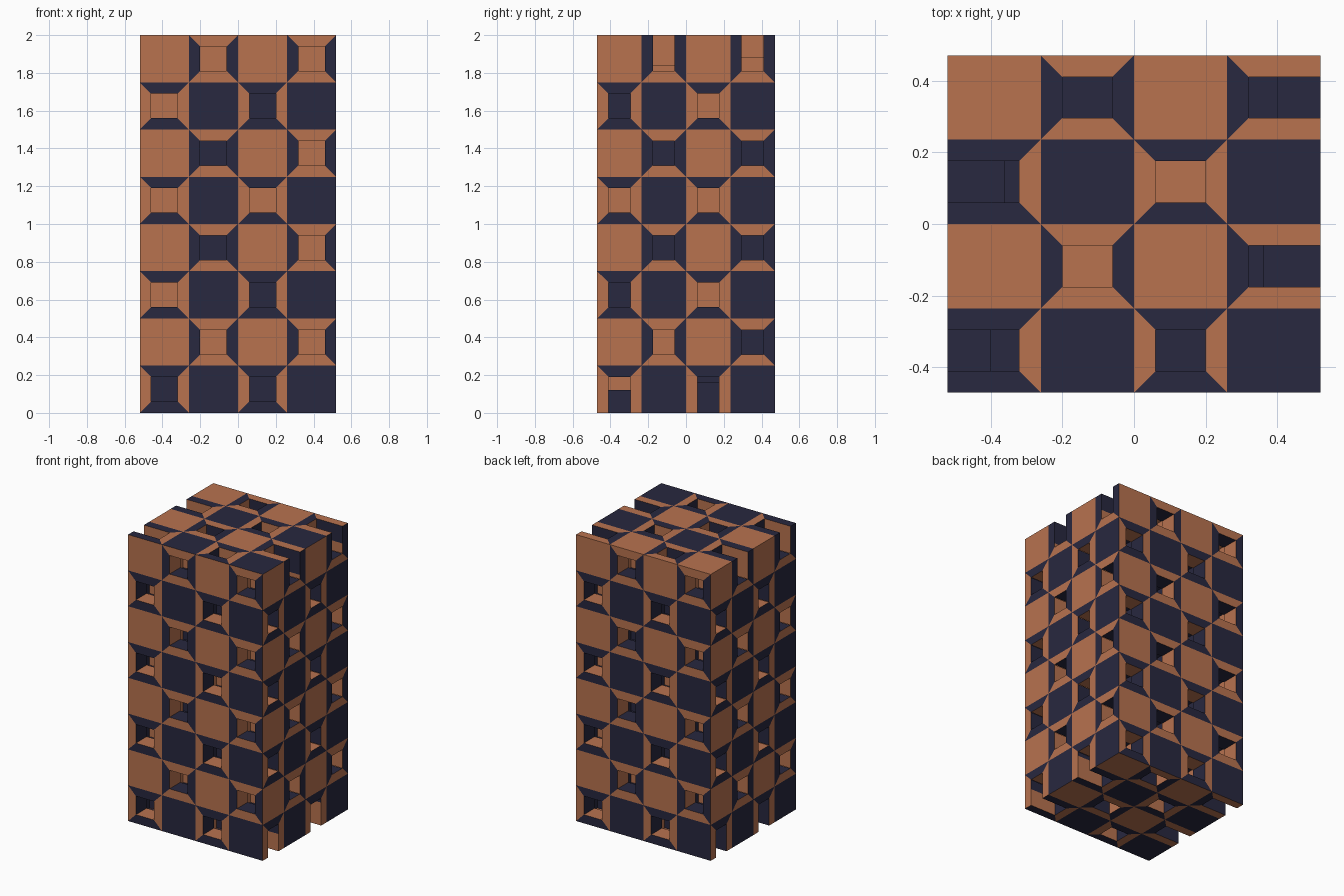
import bpy
import bmesh

if "Cube" in bpy.data.objects:
    bpy.data.objects.remove(bpy.data.objects["Cube"])

# Grid of 4 x 4 x 8 cells filling the block
N = (4, 4, 8)
SIZE = (1.04, 0.94, 2.0)
LOW = (-0.52, -0.47, 0.0)
CELL = [SIZE[a] / N[a] for a in range(3)]
RIM = 0.06
COPPER, NAVY = 0, 1


def material(name, col):
    m = bpy.data.materials.new(name)
    m.diffuse_color = (*col, 1)
    m.use_nodes = True
    m.node_tree.nodes["Principled BSDF"].inputs["Base Color"].default_value = m.diffuse_color
    return m


MATS = [material("copper", (0.48, 0.17, 0.078)),
        material("dark_navy", (0.021, 0.021, 0.05))]


def grid(axis, n):
    return LOW[axis] + n * CELL[axis]


class Part:
    """Collects flat coloured panels lying in axis-aligned planes."""

    def __init__(self, name):
        self.name, self.bm = name, bmesh.new()

    def panel(self, axis, u, v, w, pts, colour, outward):
        vs = []
        for pu, pv in pts:
            co = [0, 0, 0]
            co[axis], co[u], co[v] = w, pu, pv
            vs.append(self.bm.verts.new(co))
        f = self.bm.faces.new(vs)
        f.normal_update()
        if f.normal[axis] * outward < 0:
            f.normal_flip()
        f.material_index = colour

    def finish(self):
        me = bpy.data.meshes.new(self.name)
        self.bm.to_mesh(me)
        self.bm.free()
        for m in MATS:
            me.materials.append(m)
        bpy.context.collection.objects.link(bpy.data.objects.new(self.name, me))


def rect(u0, v0, u1, v1):
    return [(u0, v0), (u1, v0), (u1, v1), (u0, v1)]


NAMES = {(0, 0): "left", (0, 1): "right", (1, 0): "front",
         (1, 1): "back", (2, 0): "bottom", (2, 1): "top"}
UV = {0: (1, 2), 1: (0, 2), 2: (0, 1)}

# Outer skin: solid squares alternate with framed, tube-lined openings
for (axis, side), label in NAMES.items():
    u, v = UV[axis]
    part, tubes = Part(label + "_lattice"), Part(label + "_opening_tubes")
    w = grid(axis, N[axis] * side)
    out = 1 if side else -1
    for a in range(N[u]):
        for b in range(N[v]):
            idx = [0, 0, 0]
            idx[axis], idx[u], idx[v] = (N[axis] - 1) * side, a, b
            u0, u1 = grid(u, a), grid(u, a + 1)
            v0, v1 = grid(v, b), grid(v, b + 1)
            tile = COPPER if b % 2 else NAVY
            odd = sum(idx) % 2 == 1
            is_open = (not odd) if axis == 1 else odd
            if not is_open:
                part.panel(axis, u, v, w, rect(u0, v0, u1, v1), tile, out)
                continue
            # The rim is missing where two openings meet at a block edge
            gap = {"u0": axis == 2 and a == 0,
                   "u1": axis == 2 and a == N[u] - 1,
                   "v0": axis == 0 and b == 0,
                   "v1": axis == 0 and b == N[v] - 1}
            p0 = u0 if gap["u0"] else u0 + RIM
            p1 = u1 if gap["u1"] else u1 - RIM
            q0 = v0 if gap["v0"] else v0 + RIM
            q1 = v1 if gap["v1"] else v1 - RIM
            rims = {"u0": ([(u0, v0), (p0, q0), (p0, q1), (u0, v1)], 1 - tile),
                    "u1": ([(u1, v0), (u1, v1), (p1, q1), (p1, q0)], 1 - tile),
                    "v0": ([(u0, v0), (u1, v0), (p1, q0), (p0, q0)], tile),
                    "v1": ([(u0, v1), (p0, q1), (p1, q1), (u1, v1)], tile)}
            # Straight tube walls behind the rim, in the opposite colour
            depth = 0.16 if idx[1] in (1, 2) else 0.12
            end = w - out * depth
            e = 0.001 if axis == 0 else 0.0
            walls = {"u0": (u, axis, v, p0 - e, rect(w, q0, end, q1), 1),
                     "u1": (u, axis, v, p1 + e, rect(w, q0, end, q1), -1),
                     "v0": (v, axis, u, q0 - e, rect(w, p0, end, p1), 1),
                     "v1": (v, axis, u, q1 + e, rect(w, p0, end, p1), -1)}
            for key, (pts, colour) in rims.items():
                if not gap[key]:
                    part.panel(axis, u, v, w, pts, colour, out)
                    n, s, t, pos, wall, facing = walls[key]
                    if axis != 1 and idx[2] == N[2] - 1:
                        facing = -facing
                    tubes.panel(n, s, t, pos, wall, 1 - colour, facing)
    part.finish()
    tubes.finish()


# Colours of the walls seen through the openings
def wall_colour(axis, a, b):
    if axis == 1:
        navy = b == 0 or (a in (1, 2) and b in (2, 3, 5, 6))
    elif axis == 0:
        navy = (a % 2 == 1 and 1 <= b < 7 and (a, b) != (1, 1)) \
            or (a, b) in ((0, 6), (0, 2), (2, 0))
    else:
        navy = (a, b) not in ((1, 1), (2, 2))
    return NAVY if navy else COPPER


# Inner dividing walls between cells
for axis, label in enumerate(("cross", "depth", "floor")):
    u, v = UV[axis]
    part = Part("inner_" + label + "_walls")
    for p in range(1, N[axis]):
        out = 1 if p * 2 >= N[axis] else -1
        for a in range(N[u]):
            for b in range(N[v]):
                # Walls stop just short of the skin so their ends never overlap it
                lim = [max(grid(u, a), LOW[u] + 0.002), max(grid(v, b), LOW[v] + 0.002),
                       min(grid(u, a + 1), LOW[u] + SIZE[u] - 0.002),
                       min(grid(v, b + 1), LOW[v] + SIZE[v] - 0.002)]
                part.panel(axis, u, v, grid(axis, p), rect(*lim),
                           wall_colour(axis, a, b), out)
    part.finish()
